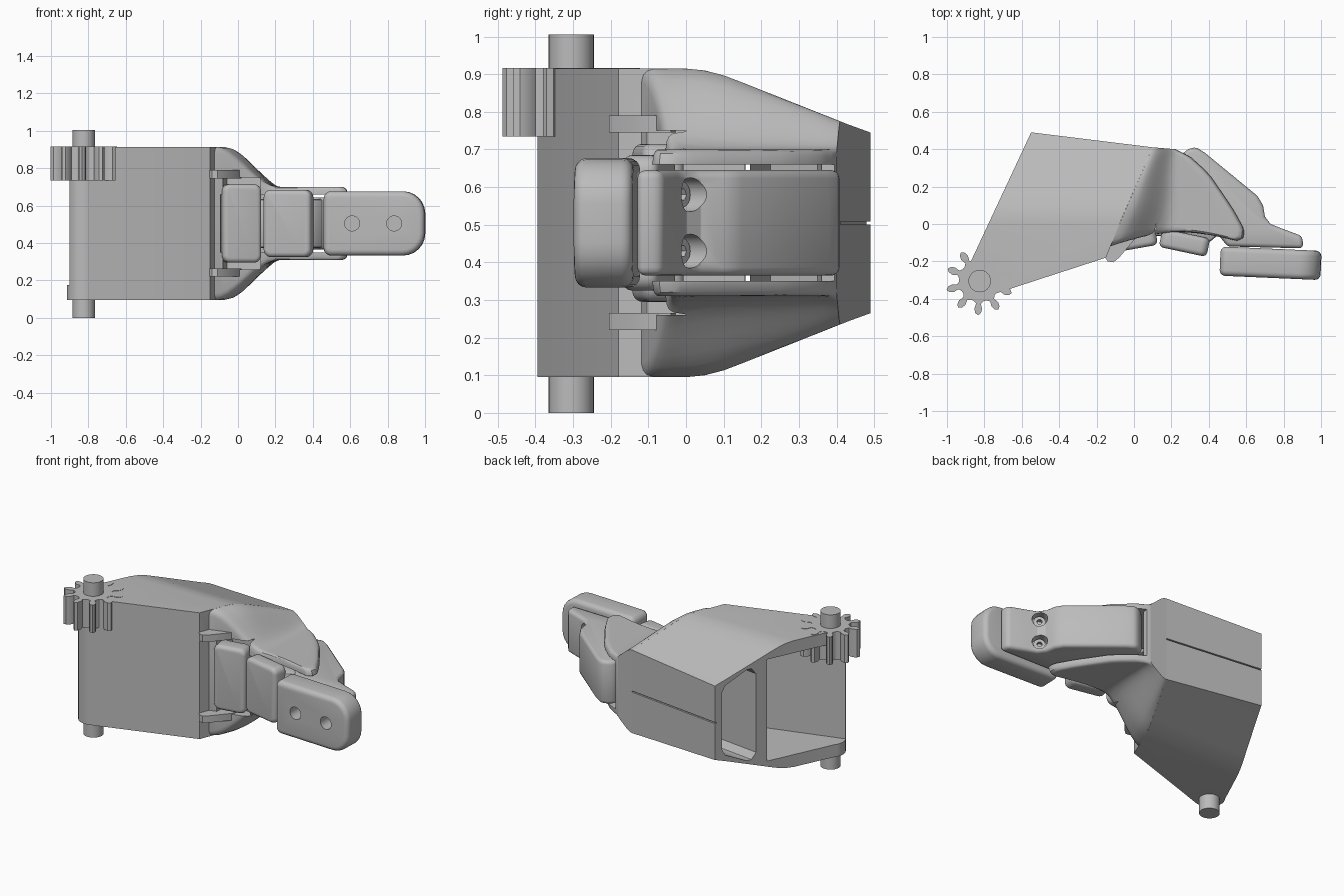
import bpy, bmesh, math
from mathutils import Vector, Matrix

if "Cube" in bpy.data.objects:
    bpy.data.objects.remove(bpy.data.objects["Cube"])

MID = 0.505  # height of the mirror plane
grey = bpy.data.materials.new("plain grey")
grey.use_nodes = True
grey.diffuse_color = (0.5, 0.5, 0.5, 1)
grey.node_tree.nodes["Principled BSDF"].inputs["Base Color"].default_value = (0.5, 0.5, 0.5, 1)
cutters = []


def finish(name, bm, place=None):
    bmesh.ops.recalc_face_normals(bm, faces=bm.faces)
    me = bpy.data.meshes.new(name)
    bm.to_mesh(me)
    bm.free()
    me.materials.append(grey)
    ob = bpy.data.objects.new(name, me)
    bpy.context.collection.objects.link(ob)
    if place:
        ob.matrix_world = place
    return ob


def prism(name, pts, lo, hi, axis="z", place=None):
    """Extrude a 2D outline along an axis."""
    put = {"z": lambda a, b, w: (a, b, w),
           "y": lambda a, b, w: (a, w, b),
           "x": lambda a, b, w: (w, a, b)}[axis]
    bm = bmesh.new()
    ends = [[bm.verts.new(put(a, b, w)) for a, b in pts] for w in (lo, hi)]
    for end in ends:
        bm.faces.new(end)
    n = len(pts)
    for i in range(n):
        j = (i + 1) % n
        bm.faces.new((ends[0][i], ends[0][j], ends[1][j], ends[1][i]))
    return finish(name, bm, place)


def cylinder(name, r, start, axis, length, sides=32):
    rot = Vector(axis).to_track_quat("Z", "Y").to_matrix().to_4x4()
    ring = [(r * math.cos(2 * math.pi * i / sides), r * math.sin(2 * math.pi * i / sides)) for i in range(sides)]
    return prism(name, ring, 0, length, "z", Matrix.Translation(start) @ rot)


def apply(ob, kind, **settings):
    mod = ob.modifiers.new(kind.lower(), kind)
    for key, value in settings.items():
        setattr(mod, key, value)
    bpy.context.view_layer.update()
    bpy.context.view_layer.objects.active = ob
    bpy.ops.object.modifier_apply(modifier=mod.name)


def cut(ob, cutter, operation="DIFFERENCE"):
    cutter.hide_render = True
    if cutter not in cutters:
        cutters.append(cutter)
    apply(ob, "BOOLEAN", object=cutter, operation=operation, solver="EXACT")


def soften(ob, width, segments=4):
    apply(ob, "BEVEL", width=width, segments=segments, limit_method="ANGLE", angle_limit=math.radians(40))


def round_rect(x0, x1, z0, z1, radii):
    """Rectangle with one radius for each corner, counter-clockwise."""
    pts = []
    corners = [(x0, z0, 1, 1), (x1, z0, -1, 1), (x1, z1, -1, -1), (x0, z1, 1, -1)]
    for k, ((x, z, sx, sz), r) in enumerate(zip(corners, radii)):
        for i in range(7):
            a = math.pi * (1 + k / 2 + i / 12)
            pts.append((x + sx * r + r * math.cos(a), z + sz * r + r * math.sin(a)))
    return pts


def along(table, v):
    """Piecewise linear lookup."""
    for (a, p), (b, q) in zip(table, table[1:]):
        if v <= b:
            return p + (q - p) * max(0, (v - a) / (b - a))
    return table[-1][1]


# Half height of the palm and shell against depth
TAPER = [(-0.6, 0.41), (0, 0.41), (0.05, 0.405), (0.1, 0.392), (0.15, 0.373), (0.43, 0.262), (0.6, 0.2)]
PIN = (-0.825, -0.305)

# Palm housing, rounded about the hinge pin
arc = [(PIN[0] + 0.09 * math.cos(a), PIN[1] + 0.09 * math.sin(a))
       for a in [math.radians(285 - 12 * i) for i in range(13)]]
palm = prism("palm_housing", [(-0.55, 0.49), (0.1, 0.41), (-0.07, 0.02), (-0.15, -0.18)] + arc, 0, 1.01)
profile = [(y, MID + h) for y, h in TAPER] + [(y, MID - h) for y, h in reversed(TAPER)]
cut(palm, prism("taper_cutter", profile, -2, 2, "x"), "INTERSECT")

# Shell that narrows from the palm to the finger cheeks
EDGE = [(0.55, -0.09), (0.585, -0.075), (0.59, -0.03), (0.53, 0.08), (0.4, 0.27), (0.3, 0.36), (0.22, 0.4)]
edge_table = [(i / 6, Vector(p)) for i, p in enumerate(EDGE)]


def shell_point(s, t):
    a = Vector((-0.13, -0.12)).lerp(Vector((0.1, 0.41)), s)
    b = along(edge_table, s)
    size = (b - a).length
    p = a.lerp(b, t)
    p.y += 0.06 * math.sin(math.pi * t) * (1 - s)
    k = min(1, t * size / (0.34 - 0.21 * s))
    k = k * k * (3 - 2 * k)
    top = along(TAPER, a.y)
    h = top + (0.195 - top) * k
    e = min(1, s * 0.55 / 0.035, (1 - t) * size / 0.035)
    return p.x, p.y, h - 0.035 * (1 - math.sqrt(1 - (1 - e) ** 2))


S = [0, 0.01, 0.03, 0.065] + [0.065 + 0.935 * i / 16 for i in range(1, 17)]
T = [0.95 * i / 18 for i in range(19)] + [0.965, 0.985, 1]
bm = bmesh.new()
grids = []
for side in (1, -1):
    grids.append([[bm.verts.new((x, y, MID + side * h)) for x, y, h in (shell_point(s, t) for t in T)] for s in S])
for g in grids:
    for i in range(len(S) - 1):
        for j in range(len(T) - 1):
            bm.faces.new((g[i][j], g[i + 1][j], g[i + 1][j + 1], g[i][j + 1]))
rims = [g[0] + [r[-1] for r in g[1:]] + g[-1][-2::-1] + [r[0] for r in g[-2:0:-1]] for g in grids]
for i in range(len(rims[0])):
    j = (i + 1) % len(rims[0])
    bm.faces.new((rims[0][i], rims[0][j], rims[1][j], rims[1][i]))
shell = finish("finger_shell", bm)

# Finger slot, front recess and inner cavities
slot = prism("slot_cutter", [(-0.1, -0.4), (-0.09, 0.0), (0.0, 0.2), (0.12, 0.35), (0.23, 0.36), (0.24, 0.6),
                             (1, 0.6), (1, -0.4)], MID - 0.155, MID + 0.155)
recess = prism("recess_cutter", [(-0.11, -0.3), (0.12, -0.3), (0.12, 0.0), (-0.06, 0.03)], MID - 0.245, MID + 0.245)
cut(shell, slot)
cut(shell, recess)
cavity = prism("cavity_cutter", [(-1.1, -0.41), (-0.2, -0.14), (-0.09, 0.0), (-0.03, 0.17), (-1.1, 0.17)],
               MID - 0.33, MID + 0.33)
turn = Matrix.Translation((-0.55, 0, 0)) @ Matrix.Rotation(math.radians(-7), 4, "Z")
window = prism("window_cutter", [(0.22, 0.25), (0.25, 0.8), (0.28, 0.8), (0.42, 0.73), (0.44, 0.69),
                                 (0.44, 0.32), (0.42, 0.28), (0.28, 0.21), (0.25, 0.21), (0.22, 0.24)][1:-1]
               + [(0.22, 0.25), (0.22, 0.76)], -0.4, 0.58, "x", turn)
cut(palm, cavity)
cut(palm, window)
cut(palm, slot)

# Seam along the back
seam = prism("seam_cutter", [(-0.6, 0.485), (0.3, 0.374), (0.3, 0.6), (-0.6, 0.6)], MID - 0.004, MID + 0.004)
cut(palm, seam)

# Ribs beside the inner pad
for side, label in ((1, "upper"), (-1, "lower")):
    ends = sorted((MID + side * 0.24, MID + side * 0.285))
    prism(label + "_rib", [(-0.16, -0.17), (-0.14, -0.2), (-0.11, -0.205), (-0.08, -0.18), (0.01, -0.075),
                           (0.02, -0.04), (-0.12, -0.02)], *ends)

# Hinge pins and drive gear
cylinder("lower_pin", 0.06, (*PIN, 0), (0, 0, 1), 0.16)
cylinder("upper_pin", 0.06, (*PIN, 0.85), (0, 0, 1), 0.155)
gear = []
for k in range(10):
    mid = math.radians(267 + 36 * k)
    for r, w in ((0.11, -14), (0.122, -6), (0.15, -8), (0.172, -5), (0.183, 0),
                 (0.172, 5), (0.15, 8), (0.122, 6), (0.11, 14)):
        a = mid + math.radians(w)
        gear.append((PIN[0] + r * math.cos(a), PIN[1] + r * math.sin(a)))
prism("drive_gear", gear, 0.735, 0.917)

# Finger segment with two screw holes
finger = prism("finger_segment", [(0.25, 0.37), (0.29, 0.4), (0.33, 0.412), (0.38, 0.38), (0.66, 0.15), (0.69, 0.1),
                                  (0.7, 0.04), (0.73, 0.0), (0.78, -0.02), (0.9, -0.065), (0.905, -0.13),
                                  (0.5, -0.12), (0.46, -0.07), (0.4, 0.0), (0.25, 0.1)], MID - 0.14, MID + 0.14)
soften(finger, 0.022, 3)
for side, label in ((1, "upper"), (-1, "lower")):
    z = MID + side * 0.075
    cut(finger, cylinder("screw_cutter", 0.045, (0.69, -0.03, z), (0.6, 0.8, 0), 0.2))
    screw = cylinder(label + "_screw", 0.034, (0.67, -0.057, z), (0.6, 0.8, 0), 0.06)
    cut(screw, cylinder("socket_cutter", 0.017, (0.69, -0.03, z), (0.6, 0.8, 0), 0.1, 6))

# Link behind the inner pads
link = prism("inner_link", [(-0.06, -0.08), (0.1, -0.06), (0.4, -0.1), (0.46, -0.05), (0.42, 0.06), (0.0, 0.05)],
             MID - 0.13, MID + 0.13)
soften(link, 0.015, 2)

# Grip pads
for label, x, y, width, depth, half, angle in (("inner", 0.015, -0.075, 0.21, 0.11, 0.21, 10),
                                               ("middle", 0.27, -0.1, 0.26, 0.1, 0.18, -12)):
    place = Matrix.Translation((x, y, MID)) @ Matrix.Rotation(math.radians(angle), 4, "Z")
    pad = prism(label + "_pad", round_rect(-width / 2, width / 2, -half, half, [0.04] * 4),
                -depth / 2, depth / 2, "y", place)
    soften(pad, 0.025)
place = Matrix.Translation((0.73, -0.21, MID)) @ Matrix.Rotation(math.radians(-2.5), 4, "Z")
tip = prism("fingertip_pad", round_rect(-0.27, 0.27, -0.172, 0.172, [0.04, 0.12, 0.12, 0.04]), -0.078, 0.078, "y", place)
soften(tip, 0.03)
for x in (0.61, 0.835):
    cut(tip, cylinder("pad_hole_cutter", 0.04, (x, -0.4, MID), (0, 1, 0), 0.24))

# Remove the cutters and shade
for ob in cutters:
    bpy.data.objects.remove(ob)
bpy.ops.object.select_all(action="DESELECT")
for ob in bpy.context.collection.objects:
    if ob.type == "MESH":
        ob.select_set(True)
        bpy.context.view_layer.objects.active = ob
bpy.ops.object.shade_smooth_by_angle(angle=math.radians(32))
